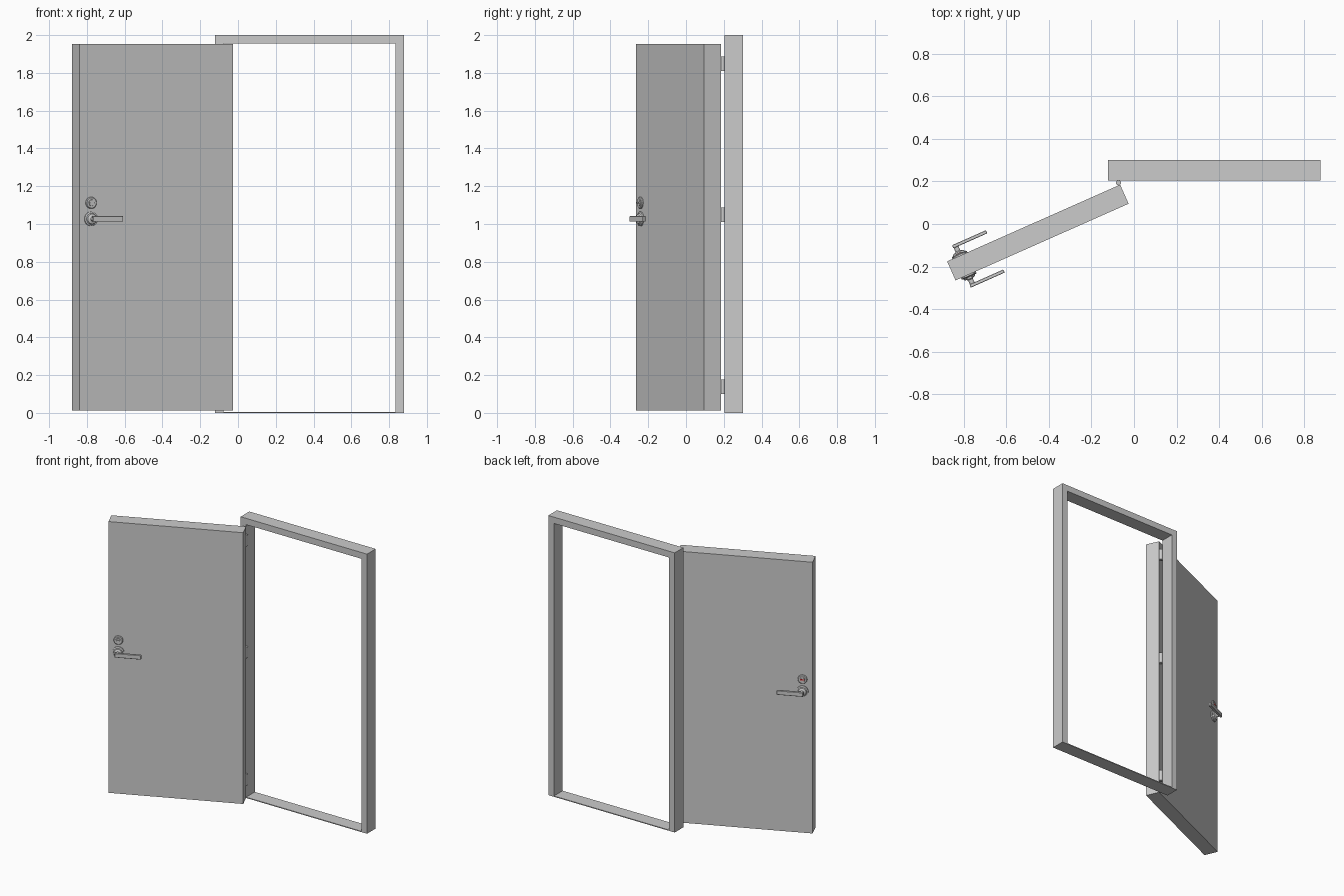
import bpy, bmesh, math
from mathutils import Matrix, Vector

if "Cube" in bpy.data.objects:
    bpy.data.objects.remove(bpy.data.objects["Cube"])

# Door space: u along the leaf from latch edge, v through the leaf (centre 0), z up
ANGLE = math.radians(23.9)
THICK, WIDTH = 0.098, 0.89
DOOR = Matrix.Translation((-0.859, -0.2205, 0)) @ Matrix.Rotation(ANGLE, 4, 'Z')


def make(name, bm, matrix=None, smooth=False):
    bmesh.ops.recalc_face_normals(bm, faces=bm.faces)
    me = bpy.data.meshes.new(name)
    bm.to_mesh(me)
    bm.free()
    ob = bpy.data.objects.new(name, me)
    bpy.context.collection.objects.link(ob)
    if matrix:
        ob.matrix_world = matrix
    if smooth:
        bpy.ops.object.select_all(action='DESELECT')
        ob.select_set(True)
        bpy.context.view_layer.objects.active = ob
        bpy.ops.object.shade_smooth_by_angle(angle=math.radians(30))
    return ob


def box(name, lo, hi, matrix=None, bevel=0):
    lo, hi = Vector(lo), Vector(hi)
    bm = bmesh.new()
    bmesh.ops.create_cube(bm, size=1)
    bmesh.ops.scale(bm, vec=hi - lo, verts=bm.verts)
    bmesh.ops.translate(bm, vec=(lo + hi) / 2, verts=bm.verts)
    if bevel:
        bmesh.ops.bevel(bm, geom=bm.edges[:], offset=bevel, segments=1, affect='EDGES')
    return make(name, bm, matrix)


def lathe(name, profile, matrix, segments=32):
    # profile of (radius, height) revolved about local z
    bm = bmesh.new()
    rings = [[bm.verts.new((r * math.cos(2 * math.pi * i / segments),
                            r * math.sin(2 * math.pi * i / segments), h))
              for i in range(segments)] for r, h in profile]
    for a, b in zip(rings, rings[1:]):
        for i in range(segments):
            j = (i + 1) % segments
            bm.faces.new((a[i], a[j], b[j], b[i]))
    bm.faces.new(rings[0])
    bm.faces.new(rings[-1])
    return make(name, bm, matrix, smooth=True)


# Frame: one ring with a thin threshold
bm = bmesh.new()
outer = [(-0.122, 0), (0.878, 0), (0.878, 2), (-0.122, 2)]
inner = [(-0.078, 0.006), (0.833, 0.006), (0.833, 1.955), (-0.078, 1.955)]
ov = [bm.verts.new((x, 0.204, z)) for x, z in outer]
iv = [bm.verts.new((x, 0.204, z)) for x, z in inner]
for i in range(4):
    j = (i + 1) % 4
    bm.faces.new((ov[i], ov[j], iv[j], iv[i]))
ext = bmesh.ops.extrude_face_region(bm, geom=bm.faces[:], use_keep_orig=True)
bmesh.ops.translate(bm, vec=(0, 0.098, 0),
                    verts=[g for g in ext['geom'] if isinstance(g, bmesh.types.BMVert)])
make("door_frame", bm)

# Door leaf
box("door_leaf", (0, -THICK / 2, 0.013), (WIDTH, THICK / 2, 1.953), DOOR)

# Hinges
for i, z in enumerate((0.1, 1.01, 1.81)):
    lathe(f"hinge_{i + 1}", [(0.012, 0), (0.012, 0.077)],
          Matrix.Translation((-0.073, 0.194, z)), 16)

red = bpy.data.materials.new("red")
red.diffuse_color = (0.7, 0.03, 0.03, 1)
red.use_nodes = True
red.node_tree.nodes["Principled BSDF"].inputs["Base Color"].default_value = red.diffuse_color

# Lever handle and lock on both faces
for side, s in (("front", -1), ("back", 1)):
    face = DOOR @ Matrix.Translation((0, s * THICK / 2, 0))
    out = Matrix.Rotation(-s * math.pi / 2, 4, 'X')
    lathe(f"handle_rose_{side}",
          [(0.038, -0.002), (0.038, 0.008), (0.033, 0.011), (0.03, 0.011),
           (0.026, 0.018), (0.018, 0.02), (0.012, 0.024), (0.012, 0.048)],
          face @ Matrix.Translation((0.066, 0, 1.027)) @ out)
    v = sorted((s * 0.044, s * 0.06))
    box(f"lever_{side}", (0.052, v[0], 1.012), (0.226, v[1], 1.042), face, 0.002)
    lathe(f"lock_rose_{side}",
          [(0.031, -0.002), (0.031, 0.006), (0.027, 0.01), (0.017, 0.01), (0.016, 0.013)],
          face @ Matrix.Translation((0.066, 0, 1.112)) @ out)
    # Thumb turn in front, red indicator behind
    depth = 0.02 if s < 0 else 0.014
    v = sorted((s * 0.01, s * depth))
    turn = box("thumb_turn" if s < 0 else "lock_indicator",
               (0.052, v[0], 1.108), (0.08, v[1], 1.116), face)
    if s > 0:
        turn.data.materials.append(red)
